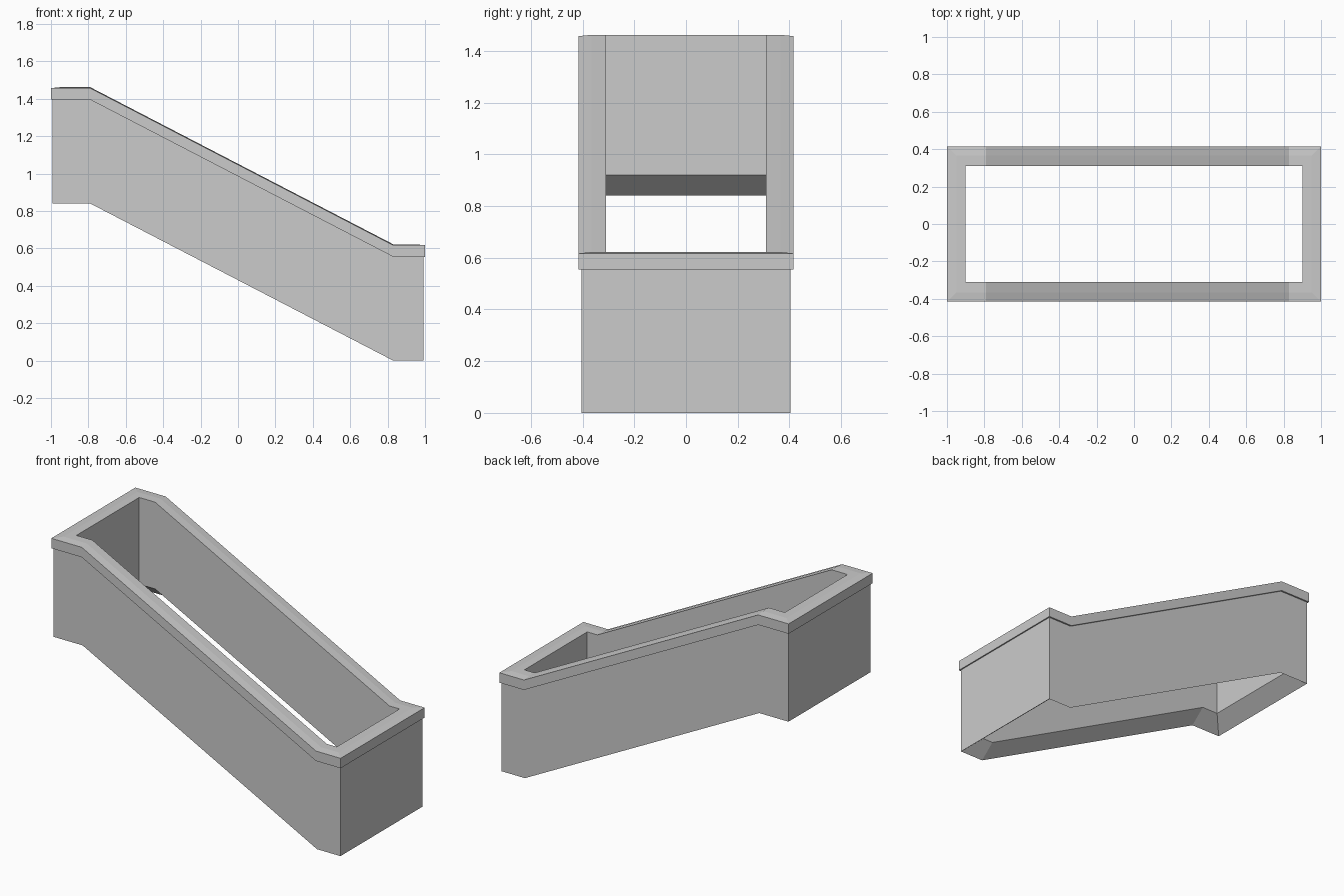
import bpy, bmesh

if "Cube" in bpy.data.objects:
    bpy.data.objects.remove(bpy.data.objects["Cube"])

DROP = 0.84            # height difference between the two ends
X_HIGH, X_LOW = -0.79, 0.83   # where the slope starts and ends


def base_z(x):
    t = (X_LOW - x) / (X_LOW - X_HIGH)
    return DROP * max(0.0, min(1.0, t))


def sloped_ring(name, section):
    """Sweep a section of (half length, half width, height) round the stepped rectangle."""
    bm = bmesh.new()
    loops = []
    for hx, hy, h in section:
        plan = [(x, -hy) for x in (-hx, X_HIGH, X_LOW, hx)]
        plan += [(x, hy) for x in (hx, X_LOW, X_HIGH, -hx)]
        loops.append([bm.verts.new((x, y, base_z(x) + h)) for x, y in plan])
    for a, b in zip(loops, loops[1:]):
        for i in range(8):
            j = (i + 1) % 8
            bm.faces.new((a[i], a[j], b[j], b[i]))
    mesh = bpy.data.meshes.new(name)
    bm.to_mesh(mesh)
    bm.free()
    obj = bpy.data.objects.new(name, mesh)
    bpy.context.collection.objects.link(obj)
    return obj


# Parapet walls: inner face, slanted underside, outer face (top is covered by the cap)
sloped_ring("stair_wall", [
    (0.90, 0.31, 0.555),
    (0.90, 0.31, 0.08),
    (0.992, 0.405, 0.0),
    (0.992, 0.405, 0.555),
][::1][0:4])

# Handrail cap: small overhang lip, outer edge, slightly crowned top, inner edge
sloped_ring("rail_cap", [
    (0.992, 0.405, 0.555),
    (1.0, 0.415, 0.555),
    (1.0, 0.415, 0.617),
    (0.95, 0.365, 0.622),
    (0.90, 0.31, 0.622),
    (0.90, 0.31, 0.555),
])

# Consistent outward normals
for obj in bpy.context.collection.objects:
    bm = bmesh.new()
    bm.from_mesh(obj.data)
    if obj.name == "stair_wall":
        bm.normal_update()
    outer = max(bm.faces, key=lambda f: abs(f.calc_center_median().y))
    if outer.normal.y * outer.calc_center_median().y < 0:
        bmesh.ops.reverse_faces(bm, faces=bm.faces)
    bm.to_mesh(obj.data)
    bm.free()
